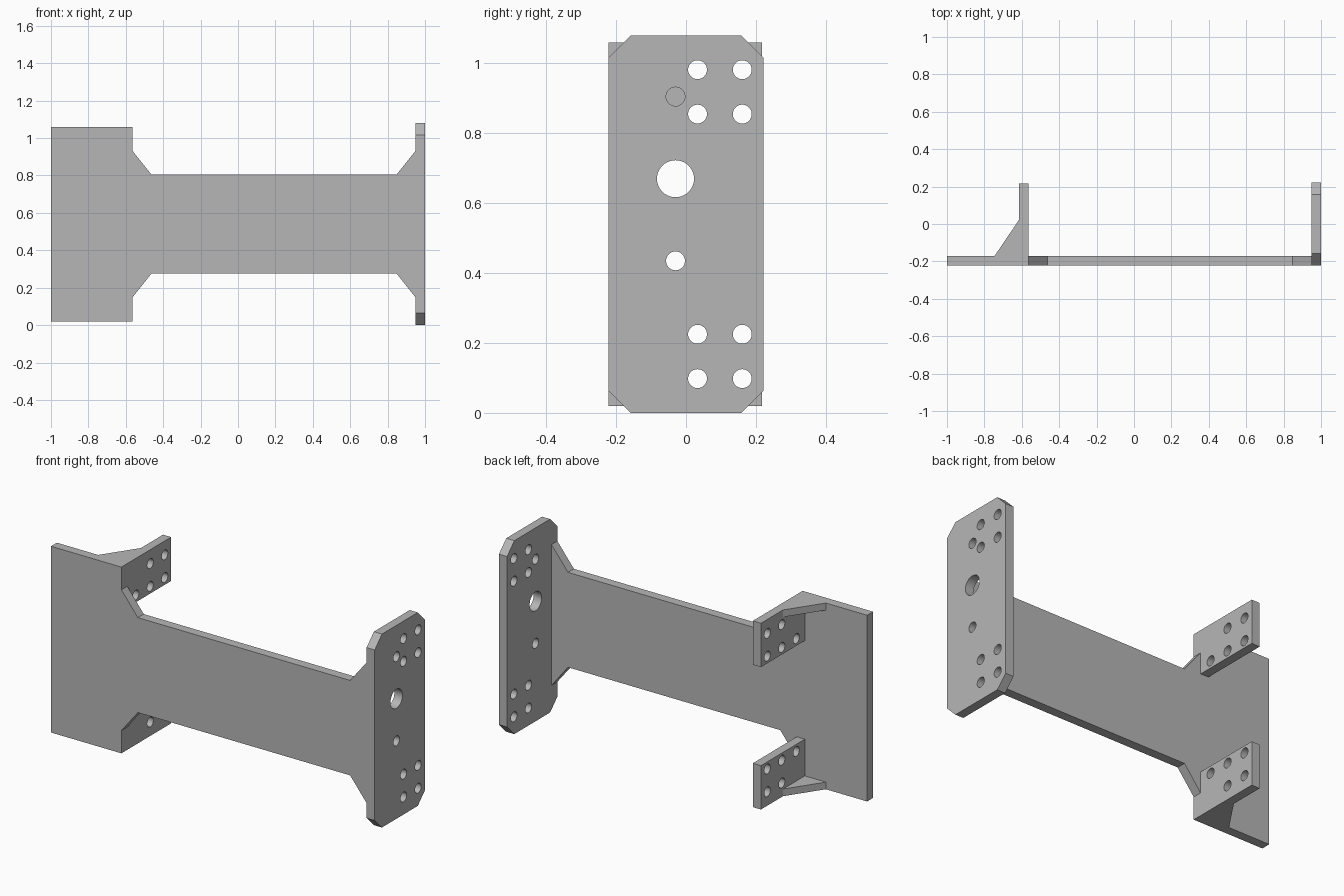
import bpy, bmesh, math
from mathutils import Matrix, Vector

cube = bpy.data.objects.get("Cube")
if cube:
    bpy.data.objects.remove(cube, do_unlink=True)

steel = bpy.data.materials.new("grey steel")
steel.use_nodes = True
steel.diffuse_color = (0.47, 0.47, 0.47, 1)
steel.node_tree.nodes["Principled BSDF"].inputs["Base Color"].default_value = steel.diffuse_color

MID = 0.54                      # height of the mirror plane
SIDE, FRONT, TOP = "yzx", "xzy", "xyz"


def place(axes, u, v, w):
    """Point from two profile coordinates and one depth coordinate."""
    return Vector([dict(zip(axes, (u, v, w)))[a] for a in "xyz"])


def plate(name, profile, axes, lo, hi):
    """Extrude a flat profile from lo to hi along the last axis."""
    bm = bmesh.new()
    face = bm.faces.new([bm.verts.new(place(axes, u, v, lo)) for u, v in profile])
    res = bmesh.ops.extrude_face_region(bm, geom=[face])
    moved = [g for g in res["geom"] if isinstance(g, bmesh.types.BMVert)]
    bmesh.ops.translate(bm, verts=moved, vec=place(axes, 0, 0, hi - lo))
    bmesh.ops.recalc_face_normals(bm, faces=bm.faces)
    mesh = bpy.data.meshes.new(name)
    bm.to_mesh(mesh)
    bm.free()
    mesh.materials.append(steel)
    obj = bpy.data.objects.new(name, mesh)
    bpy.context.collection.objects.link(obj)
    return obj


def drill(obj, x, holes):
    """Cut round holes (y, z, radius) through a plate facing x."""
    bm = bmesh.new()
    for y, z, r in holes:
        bmesh.ops.create_cone(bm, cap_ends=True, segments=40, radius1=r, radius2=r, depth=0.2,
                              matrix=Matrix.Translation((x, y, z)) @ Matrix.Rotation(math.pi / 2, 4, "Y"))
    mesh = bpy.data.meshes.new("hole_cutter")
    bm.to_mesh(mesh)
    bm.free()
    mesh.materials.append(steel)
    cutter = bpy.data.objects.new("hole_cutter", mesh)
    cutter.hide_render = True
    bpy.context.collection.objects.link(cutter)
    mod = obj.modifiers.new("holes", "BOOLEAN")
    mod.operation, mod.solver, mod.object = "DIFFERENCE", "EXACT", cutter
    bpy.ops.object.select_all(action="DESELECT")
    bpy.context.view_layer.objects.active = obj
    obj.select_set(True)
    bpy.ops.object.modifier_apply(modifier=mod.name)
    bpy.data.objects.remove(cutter, do_unlink=True)
    bpy.ops.object.shade_smooth_by_angle(angle=math.radians(30))


def box(u0, u1, v0, v1):
    return [(u0, v0), (u1, v0), (u1, v1), (u0, v1)]


def flip(z):
    return 2 * MID - z


# Web: wide left end, tapered shoulders, narrow middle
upper = [(-1, 1.06), (-0.565, 1.06), (-0.565, 0.933), (-0.463, 0.805), (0.848, 0.805), (0.95, 0.933)]
plate("web", upper + [(x, flip(z)) for x, z in reversed(upper)], FRONT, -0.222, -0.17)

# End plate with chamfered corners
W, C = 0.222, 0.064
H = 2 * MID
outline = [(-W + C, 0), (W - C, 0), (W, C), (W, H - C), (W - C, H), (-W + C, H), (-W, H - C), (-W, C)]
end_plate = plate("end_plate", outline, SIDE, 0.95, 1)
R = 0.027
bolts = [(y, z, R) for y in (0.033, 0.161) for z in (0.855, 0.982)]
drill(end_plate, 0.975, bolts + [(y, flip(z), r) for y, z, r in bolts]
      + [(-0.03, 0.435, R), (-0.03, 0.905, R), (-0.03, 0.67, 0.053)])

# Bolt flanges and gussets, mirrored top and bottom
gusset = [(-0.745, -0.17), (-0.615, -0.17), (-0.615, 0.022)]
for label, side in (("upper", lambda z: z), ("lower", flip)):
    z0, z1 = sorted((side(0.815), side(1.06)))
    flange = plate(label + "_flange", box(-0.17, 0.217, z0, z1), SIDE, -0.615, -0.565)
    drill(flange, -0.59, [(y, side(z), r) for y, z, r in bolts + [(-0.095, 0.855, R)]])
    z0, z1 = sorted((side(1.02), side(1.06)))
    plate(label + "_gusset", gusset, TOP, z0, z1)
